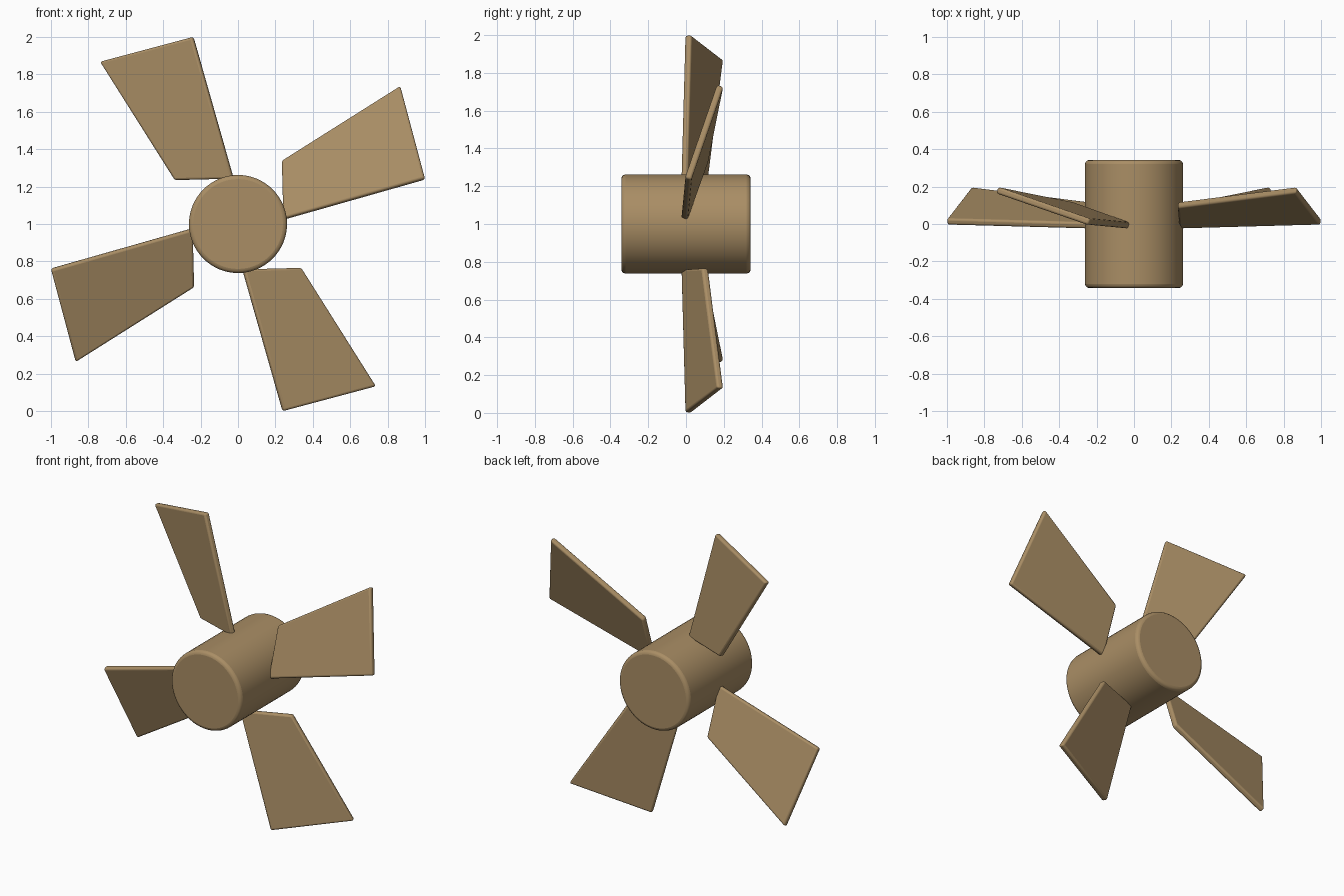
import bpy, bmesh
from math import pi, radians
from mathutils import Vector, Matrix

if "Cube" in bpy.data.objects:
    bpy.data.objects.remove(bpy.data.objects["Cube"])

CENTRE = Vector((0, 0, 1))

wood = bpy.data.materials.new("tan_paint")
wood.diffuse_color = (0.40, 0.27, 0.13, 1)
wood.use_nodes = True
wood.node_tree.nodes["Principled BSDF"].inputs["Base Color"].default_value = wood.diffuse_color


def finish(bm, name, bevel):
    bmesh.ops.recalc_face_normals(bm, faces=bm.faces)
    mesh = bpy.data.meshes.new(name)
    bm.to_mesh(mesh)
    bm.free()
    mesh.materials.append(wood)
    obj = bpy.data.objects.new(name, mesh)
    obj.location = CENTRE
    bpy.context.collection.objects.link(obj)
    # softly rounded edges
    mod = obj.modifiers.new("rounding", 'BEVEL')
    mod.width = bevel
    mod.segments = 3
    mod.limit_method = 'ANGLE'
    mod.angle_limit = radians(40)
    bpy.ops.object.select_all(action='DESELECT')
    obj.select_set(True)
    bpy.context.view_layer.objects.active = obj
    bpy.ops.object.shade_smooth_by_angle(angle=radians(35))
    return obj


# Hub: cylinder lying along y
bm = bmesh.new()
bmesh.ops.create_cone(bm, cap_ends=True, segments=64, radius1=0.262, radius2=0.262,
                      depth=0.685, matrix=Matrix.Rotation(pi / 2, 4, 'X'))
finish(bm, "hub", 0.022)

# Blades: one pitched, flared plate repeated every quarter turn
OUTLINE = [(0.243, -0.010, 0.025), (1.0, 0.011, 0.240),
           (0.868, 0.182, 0.735), (0.235, 0.102, 0.336)]
THICKNESS = 0.036


def blade(name, angle):
    pts = [Vector(p) for p in OUTLINE]
    half = (pts[2] - pts[0]).cross(pts[3] - pts[1]).normalized() * THICKNESS / 2
    bm = bmesh.new()
    front = [bm.verts.new(p + half) for p in pts]
    back = [bm.verts.new(p - half) for p in pts]
    bm.faces.new(front)
    bm.faces.new(back[::-1])
    for i in range(4):
        j = (i + 1) % 4
        bm.faces.new((front[i], back[i], back[j], front[j]))
    obj = finish(bm, name, 0.012)
    obj.rotation_euler = (0, angle, 0)


for k, side in enumerate(("right", "lower", "left", "upper")):
    blade(side + "_blade", k * pi / 2)
